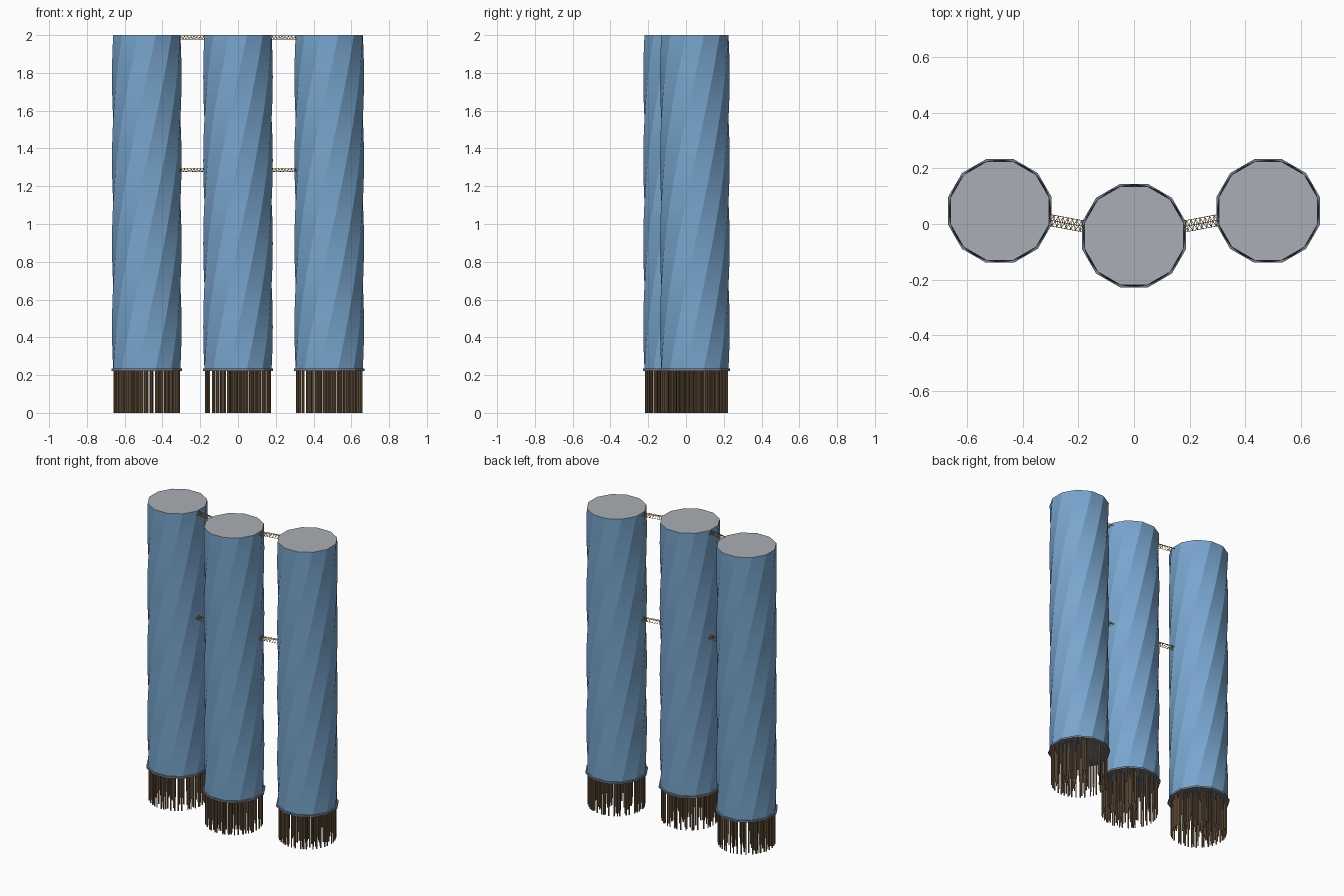
import bpy, bmesh, math, random
from mathutils import Vector

cube = bpy.data.objects.get("Cube")
if cube:
    bpy.data.objects.remove(cube)
random.seed(4)

SIDES = 12
RADIUS = 0.184
BASE = 0.235
TOP = 2.0
TWIST = math.radians(120)
ROWS = 64
CENTRES = {"right": (-0.483, 0.047), "middle": (0, -0.042), "left": (0.483, 0.047)}


def material(name, rgb):
    m = bpy.data.materials.new(name)
    m.use_nodes = True
    m.diffuse_color = (*rgb, 1)
    m.node_tree.nodes["Principled BSDF"].inputs["Base Color"].default_value = (*rgb, 1)
    return m


glass = material("blue glass", (0.19, 0.38, 0.62))
roof_grey = material("roof grey", (0.40, 0.42, 0.46))
slate = material("slate", (0.19, 0.22, 0.27))
brown = material("brown", (0.25, 0.155, 0.085))
gold = material("gold", (0.60, 0.38, 0.06))


def finish(bm, name, mat):
    mesh = bpy.data.meshes.new(name)
    bm.to_mesh(mesh)
    bm.free()
    mesh.materials.append(mat)
    obj = bpy.data.objects.new(name, mesh)
    bpy.context.collection.objects.link(obj)
    return obj


def ring(bm, centre, radius, z, turn=0.0):
    step = math.tau / SIDES
    return [bm.verts.new((centre[0] + radius * math.cos(step * (i + 0.5) + turn),
                          centre[1] + radius * math.sin(step * (i + 0.5) + turn), z))
            for i in range(SIDES)]


def loft(name, mat, centre, radius, z0, z1, rows=1, twist=0.0):
    """Prism of stacked rings, optionally twisted, with both ends closed."""
    bm = bmesh.new()
    rings = [ring(bm, centre, radius, z0 + (z1 - z0) * k / rows, twist * k / rows)
             for k in range(rows + 1)]
    for low, high in zip(rings, rings[1:]):
        for i in range(SIDES):
            j = (i + 1) % SIDES
            bm.faces.new((low[i], low[j], high[j], high[i]))
    bm.faces.new(rings[0][::-1])
    bm.faces.new(rings[-1])
    return finish(bm, name, mat)


def rod(bm, a, b, radius, sides):
    """Straight bar between two points."""
    a, b = Vector(a), Vector(b)
    turn = (b - a).to_track_quat('Z', 'Y').to_matrix().to_4x4()
    turn.translation = (a + b) / 2
    bmesh.ops.create_cone(bm, cap_ends=True, segments=sides, radius1=radius,
                          radius2=radius, depth=(b - a).length, matrix=turn)


def columns(name, centre):
    """Scattered slender stilts under a tower, with a fuller outer ring."""
    bm = bmesh.new()
    spots = [(0.172, math.tau * (i + random.uniform(-0.4, 0.4)) / 40) for i in range(40)]
    spots += [(0.165 * math.sqrt(random.random()), random.uniform(0, math.tau))
              for _ in range(80)]
    for r, a in spots:
        x, y = centre[0] + r * math.cos(a), centre[1] + r * math.sin(a)
        rod(bm, (x, y, 0), (x, y, BASE - 0.008), 0.0042, 6)
    finish(bm, name, brown)


def bridge(name, start, end, z):
    """Triangular lattice truss between two towers."""
    bm = bmesh.new()
    start, end = Vector((*start, z)), Vector((*end, z))
    along = (end - start).normalized()
    side = along.cross(Vector((0, 0, 1))) * 0.02
    up = Vector((0, 0, 0.009))
    a, b = start + along * 0.16, end - along * 0.16
    bays = 10
    chords = [side - up, -side - up, up]
    for c in chords:
        rod(bm, a + c, b + c, 0.0012, 4)
    for k in range(bays):
        p, q = a.lerp(b, k / bays), a.lerp(b, (k + 1) / bays)
        mid = (p + q) / 2
        for c in chords[:2]:
            rod(bm, p + c, mid + up, 0.001, 4)
            rod(bm, mid + up, q + c, 0.001, 4)
        rod(bm, p + chords[0], p + chords[1], 0.001, 4)
    finish(bm, name, gold)


# Towers: stilts, podium slab, twisted glass shaft and roof
for label, c in CENTRES.items():
    columns(f"{label}_columns", c)
    loft(f"{label}_podium_slab", slate, c, 0.193, BASE - 0.012, BASE)
    loft(f"{label}_glass_shaft", glass, c, RADIUS, BASE, TOP - 0.002, ROWS, TWIST)
    loft(f"{label}_roof", roof_grey, c, RADIUS, TOP - 0.002, TOP)

# Link bridges at mid height and at the roof
for label in ("right", "left"):
    for level, z in (("mid", 1.285), ("top", 1.988)):
        bridge(f"{label}_{level}_bridge", CENTRES[label], CENTRES["middle"], z)
